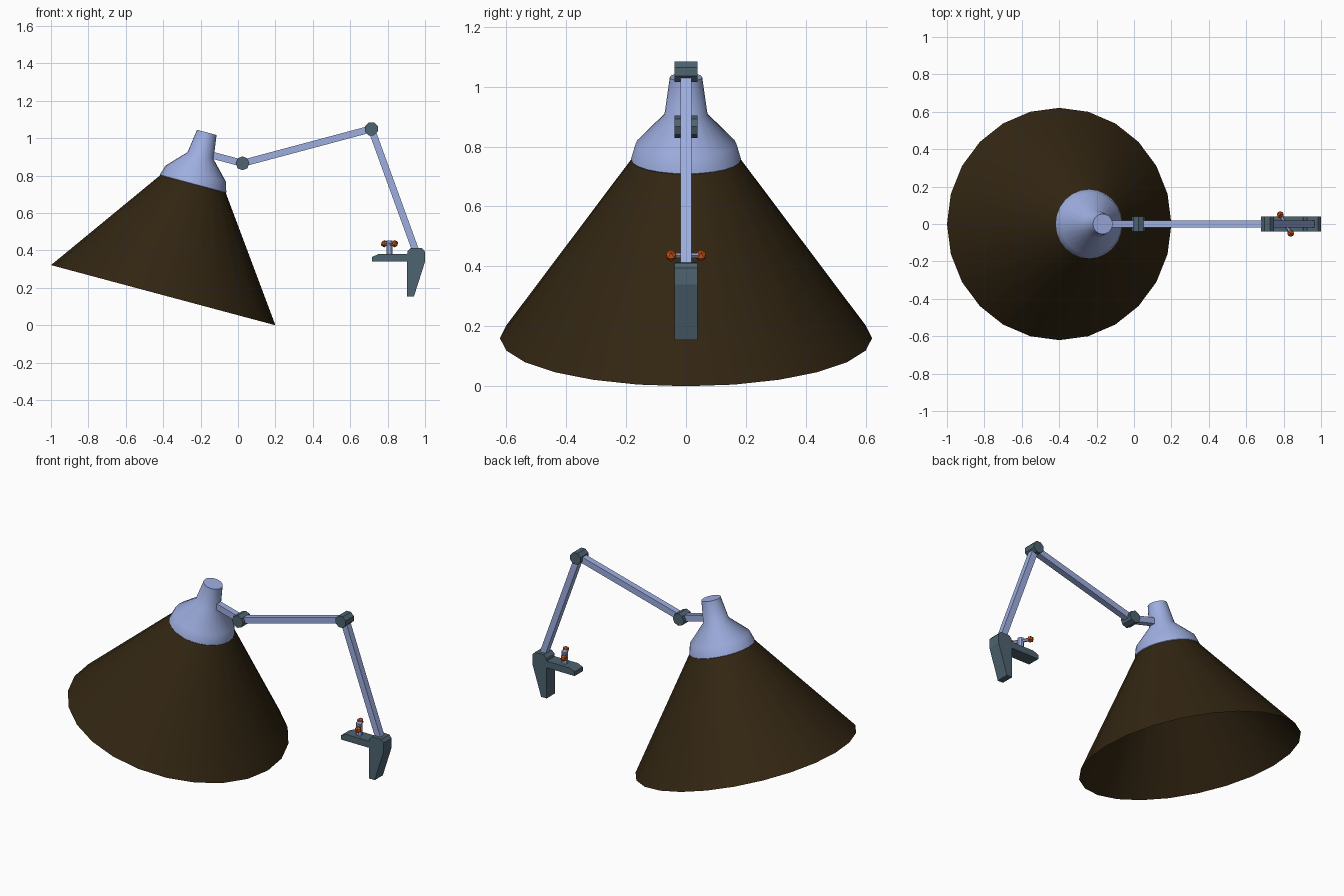
import bpy, bmesh, math
from mathutils import Vector, Matrix

if "Cube" in bpy.data.objects:
    bpy.data.objects.remove(bpy.data.objects["Cube"])


def material(name, rgb):
    m = bpy.data.materials.new(name)
    m.diffuse_color = (*rgb, 1)
    m.use_nodes = True
    m.node_tree.nodes["Principled BSDF"].inputs["Base Color"].default_value = m.diffuse_color
    return m


BLUE = material("pale_blue", (0.34, 0.42, 0.74))
SLATE = material("dark_slate", (0.075, 0.125, 0.16))
BROWN = material("dark_brown", (0.032, 0.019, 0.006))
ORANGE = material("orange", (0.62, 0.09, 0.006))


def finish(name, bm, mat, smooth=None):
    bmesh.ops.recalc_face_normals(bm, faces=bm.faces)
    mesh = bpy.data.meshes.new(name)
    bm.to_mesh(mesh)
    bm.free()
    mesh.materials.append(mat)
    ob = bpy.data.objects.new(name, mesh)
    bpy.context.collection.objects.link(ob)
    if smooth:
        bpy.ops.object.select_all(action='DESELECT')
        ob.select_set(True)
        bpy.context.view_layer.objects.active = ob
        bpy.ops.object.shade_smooth_by_angle(angle=math.radians(smooth))
    return ob


# Tilted frame of the lamp head: origin at the centre of the shade rim
HEAD = Matrix.Translation((-0.4, 0, 0.161)) @ Matrix.Rotation(math.radians(15), 4, 'Y')


def lathe(name, profile, mat, cap=False, n=24):
    """Spin (radius, height) points about the head axis."""
    bm = bmesh.new()
    rings = []
    for r, t in profile:
        rings.append([bm.verts.new(HEAD @ Vector((r * math.cos(a), r * math.sin(a), t)))
                      for a in (2 * math.pi * i / n for i in range(n))])
    for lo, hi in zip(rings, rings[1:]):
        for i in range(n):
            j = (i + 1) % n
            bm.faces.new((lo[i], lo[j], hi[j], hi[i]))
    if cap:
        bm.faces.new(rings[-1])
    return finish(name, bm, mat, 45)


def rod(name, a, b, radius, mat, n=4, turn=0.0, smooth=None):
    """Prism with n sides from point a to point b."""
    a, b = Vector(a), Vector(b)
    d = b - a
    side = Vector((0, 1, 0)) if abs(d.normalized().y) < 0.99 else Vector((1, 0, 0))
    z = d.normalized()
    x = side.cross(z).normalized()
    rot = Matrix((x, z.cross(x), z)).transposed().to_4x4()
    bm = bmesh.new()
    bmesh.ops.create_cone(bm, cap_ends=True, segments=n, radius1=radius, radius2=radius,
                          depth=d.length, matrix=Matrix.Translation((a + b) / 2) @ rot
                          @ Matrix.Rotation(turn, 4, 'Z'))
    return finish(name, bm, mat, smooth)


# Lampshade and socket housing
lathe("lampshade", [(0.621, 0), (0.18, 0.617)], BROWN)
lathe("socket_housing", [(0.18, 0.612), (0.184, 0.617), (0.168, 0.672), (0.072, 0.772),
                         (0.054, 0.901)], BLUE, cap=True)

# Arms: square bars between the joints
elbow_low, elbow_top = (0.024, 0, 0.866), (0.713, 0, 1.05)
bars = {"head_bracket": ((-0.17, 0, 0.918), elbow_low),
        "upper_arm": (elbow_low, elbow_top),
        "lower_arm": (elbow_top, (0.955, 0, 0.385))}
for name, (a, b) in bars.items():
    rod(name, a, b, 0.0185 * math.sqrt(2), BLUE, 4, math.pi / 4)

# Octagonal pivot joints
for name, (x, _, z), turn in (("low_joint", elbow_low, 0), ("top_joint", elbow_top, math.pi / 8)):
    rod(name, (x, -0.039, z), (x, 0.039, z), 0.037, SLATE, 8, turn)


# Clamp: side profiles extruded across y
def slab(name, outline):
    bm = bmesh.new()
    f = bm.faces.new([bm.verts.new((x, -0.039, z)) for x, z in outline])
    ext = bmesh.ops.extrude_face_region(bm, geom=[f])
    for v in ext["geom"]:
        if isinstance(v, bmesh.types.BMVert):
            v.co.y = 0.039
    return finish(name, bm, SLATE)


slab("clamp_body", [(0.904, 0.155), (0.941, 0.155), (1.0, 0.34), (1.0, 0.394), (0.984, 0.412),
                    (0.925, 0.414), (0.908, 0.398), (0.904, 0.38)])
slab("clamp_jaw", [(0.717, 0.34), (0.905, 0.34), (0.905, 0.38), (0.75, 0.38), (0.717, 0.366)])

# Clamp screw with a wing handle and two round knobs
cx, cz = 0.81, 0.436
rod("clamp_screw", (cx, 0, 0.37), (cx, 0, 0.452), 0.018, BLUE, 8, math.pi / 8)
off = Vector((0.028, -0.05, 0))
mid = Vector((cx, 0, cz))
rod("screw_handle", mid - off, mid + off, 0.01, BLUE, 6)
for name, s in (("knob_front", 1), ("knob_back", -1)):
    bm = bmesh.new()
    bmesh.ops.create_icosphere(bm, subdivisions=1, radius=0.02,
                               matrix=Matrix.Translation(mid + s * off))
    finish(name, bm, ORANGE)
